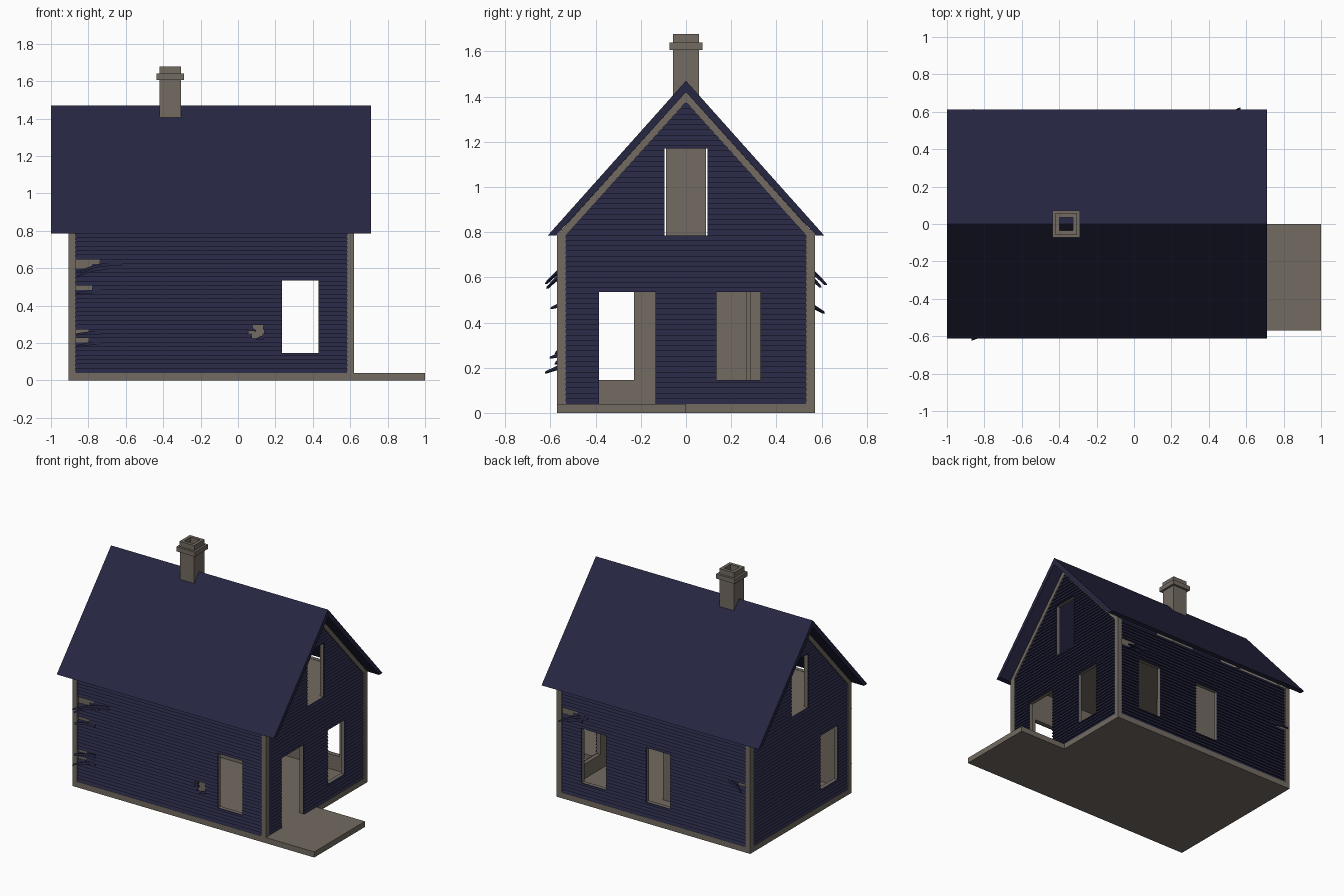
import bpy, bmesh, math

if "Cube" in bpy.data.objects:
    bpy.data.objects.remove(bpy.data.objects["Cube"])


def material(name, rgb):
    m = bpy.data.materials.new(name)
    m.diffuse_color = (*rgb, 1)
    m.use_nodes = True
    m.node_tree.nodes["Principled BSDF"].inputs["Base Color"].default_value = m.diffuse_color
    return m


NAVY = material("navy boards", (0.0194, 0.0194, 0.0545))
GREY = material("weathered grey", (0.171, 0.147, 0.122))

FLOOR, EAVE, RIDGE_IN, STEP = 0.04, 0.785, 1.42, 0.0233
X0, X1, Y = -0.905, 0.62, 0.57


def finish(name, bm, mat):
    bmesh.ops.recalc_face_normals(bm, faces=bm.faces[:])
    me = bpy.data.meshes.new(name)
    bm.to_mesh(me)
    bm.free()
    me.materials.append(mat)
    ob = bpy.data.objects.new(name, me)
    bpy.context.collection.objects.link(ob)
    return ob


def prism(bm, near, far):
    """Solid between two matching outlines."""
    a = [bm.verts.new(p) for p in near]
    b = [bm.verts.new(p) for p in far]
    n = len(a)
    bm.faces.new(a)
    bm.faces.new(b[::-1])
    for i in range(n):
        bm.faces.new((a[i], b[i], b[(i + 1) % n], a[(i + 1) % n]))


def box(name, x0, x1, y0, y1, z0, z1, mat=GREY):
    bm = bmesh.new()
    ring = [(x0, y0), (x1, y0), (x1, y1), (x0, y1)]
    prism(bm, [(x, y, z0) for x, y in ring], [(x, y, z1) for x, y in ring])
    return finish(name, bm, mat)


def extrude_x(name, profile, x0, x1, mat):
    bm = bmesh.new()
    prism(bm, [(x0, y, z) for y, z in profile], [(x1, y, z) for y, z in profile])
    return finish(name, bm, mat)


def tube(name, cx, out, inn, z0, z1):
    """Square tube, open through the middle."""
    bm = bmesh.new()
    sq = lambda r, z: [bm.verts.new((cx + sx * r, sy * r, z))
                       for sx, sy in ((-1, -1), (1, -1), (1, 1), (-1, 1))]
    loops = [sq(out, z0), sq(out, z1), sq(inn, z1), sq(inn, z0)]
    for k in range(4):
        p, q = loops[k], loops[(k + 1) % 4]
        for i in range(4):
            j = (i + 1) % 4
            bm.faces.new((p[i], p[j], q[j], q[i]))
    return finish(name, bm, GREY)


# Wall frames: u along the wall, z up, d outward
PLACE = {
    "front": lambda u, z, d: (u, -Y - d, z),
    "back": lambda u, z, d: (u, Y + d, z),
    "right": lambda u, z, d: (X1 + d, u, z),
    "left": lambda u, z, d: (X0 - d, u, z),
}


def wall(name, side, lo, hi, holes, mat, boards):
    """Wall layer with rectangular openings; lapped boards or plain sheathing."""
    put = PLACE[side]
    gable = side in ("left", "right")
    top = 1.40 if gable else EAVE
    half = lambda z: (RIDGE_IN - z) / 1.104
    left = lambda z: max(lo, -half(z)) if gable else lo
    right = lambda z: min(hi, half(z)) if gable else hi
    zs = {FLOOR, EAVE, top} | {z for h in holes for z in h[2:]}
    if boards:
        zs |= {FLOOR + k * STEP for k in range(int((top - FLOOR) / STEP) + 1)}
    zs = sorted(zs)
    bm = bmesh.new()
    for z0, z1 in zip(zs, zs[1:]):
        if z1 - z0 < 1e-5:
            continue
        mid = (z0 + z1) / 2
        row = math.floor((mid - FLOOR) / STEP)
        lap = lambda z: -0.002 - 0.011 * ((z - FLOOR) / STEP - row)
        d0, d1, din = (lap(z0), lap(z1), -0.016) if boards else (-0.015, -0.015, -0.04)
        spans, a = [], (left(z0), left(z1))
        for h in sorted(h for h in holes if h[2] < mid < h[3]):
            if h[0] > a[0] + 1e-4:
                spans.append((a, (h[0], h[0])))
            a = (h[1], h[1])
        if right(z0) > a[0] + 1e-4:
            spans.append((a, (right(z0), right(z1))))
        for (a0, a1), (b0, b1) in spans:
            prism(bm,
                  [put(a0, z0, d0), put(b0, z0, d0), put(b1, z1, d1), put(a1, z1, d1)],
                  [put(a0, z0, din), put(b0, z0, din), put(b1, z1, din), put(a1, z1, din)])
    finish(name, bm, mat)


def row_gap(u0, u1, row, rows=1):
    return (u0, u1, FLOOR + row * STEP, FLOOR + (row + rows) * STEP)


WZ = (0.145, 0.535)
ATTIC = (-0.095, 0.095, EAVE, 1.17)
openings = {
    "front": [(0.235, 0.43, *WZ)],
    "back": [(0.235, 0.43, *WZ), (-0.27, -0.08, *WZ)],
    "right": [(-0.385, -0.135, FLOOR, 0.535), (0.135, 0.33, *WZ), ATTIC],
    "left": [(-0.43, -0.23, *WZ), ATTIC],
}
# Missing pieces of board
damage = {
    "front": [row_gap(-0.87, -0.74, 25), row_gap(-0.87, -0.78, 24),
              row_gap(-0.87, -0.78, 19), row_gap(-0.87, -0.8, 9), row_gap(-0.87, -0.8, 7),
              row_gap(0.075, 0.13, 8), row_gap(0.055, 0.14, 9), row_gap(0.08, 0.135, 10)],
    "back": [row_gap(0.46, 0.585, 25), row_gap(0.5, 0.585, 24), row_gap(-0.87, -0.8, 18)],
    "right": [], "left": [],
}
for side in PLACE:
    gable = side in ("left", "right")
    lo, hi = (-0.54, 0.54) if gable else (X0 + 0.03, X1 - 0.03)
    wall(side + "_wall_sheathing", side, lo, hi, openings[side], GREY, False)
    wall(side + "_wall_siding", side, lo, hi, openings[side] + damage[side], NAVY, True)

# Peeling boards: from, to, height, outward bend, droop
peels = [
    ("front", -0.62, -0.87, 0.635, 0.055, 0.05), ("front", -0.70, -0.86, 0.61, 0.05, 0.045),
    ("front", -0.73, -0.87, 0.485, 0.03, 0.01), ("front", -0.73, -0.87, 0.265, 0.035, 0.01),
    ("front", -0.73, -0.87, 0.21, 0.055, 0.02), ("front", 0.05, 0.095, 0.285, 0.012, 0.01),
    ("front", 0.14, 0.10, 0.24, 0.012, 0.01),
    ("back", 0.38, 0.57, 0.63, 0.055, 0.05), ("back", 0.42, 0.56, 0.60, 0.03, 0.03),
    ("back", -0.73, -0.86, 0.48, 0.045, 0.025),
]
for i, (side, u0, u1, z, bend, droop) in enumerate(peels):
    bm = bmesh.new()
    put, n = PLACE[side], 7
    rings = []
    for k in range(n):
        t = k / (n - 1)
        u, d, h = u0 + (u1 - u0) * t, bend * t ** 1.8, 0.011 * (1 - 0.55 * t)
        zc = z - 0.01 - droop * t * t
        rings.append([bm.verts.new(put(u, zc + a, d + b)) for a, b in
                      ((-h, 0), (h, -0.004), (h, -0.011), (-h, -0.011))])
    bm.faces.new(rings[0])
    bm.faces.new(rings[-1])
    for p, q in zip(rings, rings[1:]):
        for j in range(4):
            bm.faces.new((p[j], p[(j + 1) % 4], q[(j + 1) % 4], q[j]))
    finish("peeling_board_%d" % (i + 1), bm, NAVY)

# Floor, porch and ceiling
box("foundation", X0, X1, -Y, Y, 0, FLOOR)
box("porch_deck", X1, 1.0, -Y, 0, 0, FLOOR)
box("ceiling", X0 + 0.04, X1 - 0.04, -Y + 0.04, Y - 0.04, 0.765, EAVE - 0.002)
box("inner_partition", -0.60, -0.02, 0.265, 0.285, FLOOR, 0.765)

# Corner posts
for xn, xa, xb in (("left", X0, X0 + 0.037), ("right", X1 - 0.037, X1)):
    for yn, ya, yb in (("front", -Y, -Y + 0.04), ("back", Y - 0.04, Y)):
        box(yn + "_" + xn + "_corner_post", xa, xb, ya, yb, FLOOR, EAVE)

# Roof and gable trim
extrude_x("roof", [(-0.612, EAVE), (0, 1.47), (0.612, EAVE), (0.575, EAVE),
                   (0, RIDGE_IN), (-0.575, EAVE)], -1.0, 0.71, NAVY)
for nm, xa, xb in (("left", X0, X0 + 0.037), ("right", X1 - 0.037, X1)):
    extrude_x(nm + "_gable_trim", [(-0.573, EAVE), (0, RIDGE_IN), (0.573, EAVE),
                                   (0.533, EAVE), (0, 1.376), (-0.533, EAVE)], xa, xb, GREY)

# Chimney
CX = -0.362
box("chimney_breast", CX - 0.088, CX + 0.088, -0.088, 0.088, FLOOR, 1.29)
tube("chimney_shaft", CX, 0.057, 0.036, 1.28, 1.607)
tube("chimney_cap", CX, 0.073, 0.036, 1.607, 1.64)
tube("chimney_crown", CX, 0.058, 0.036, 1.64, 1.677)
